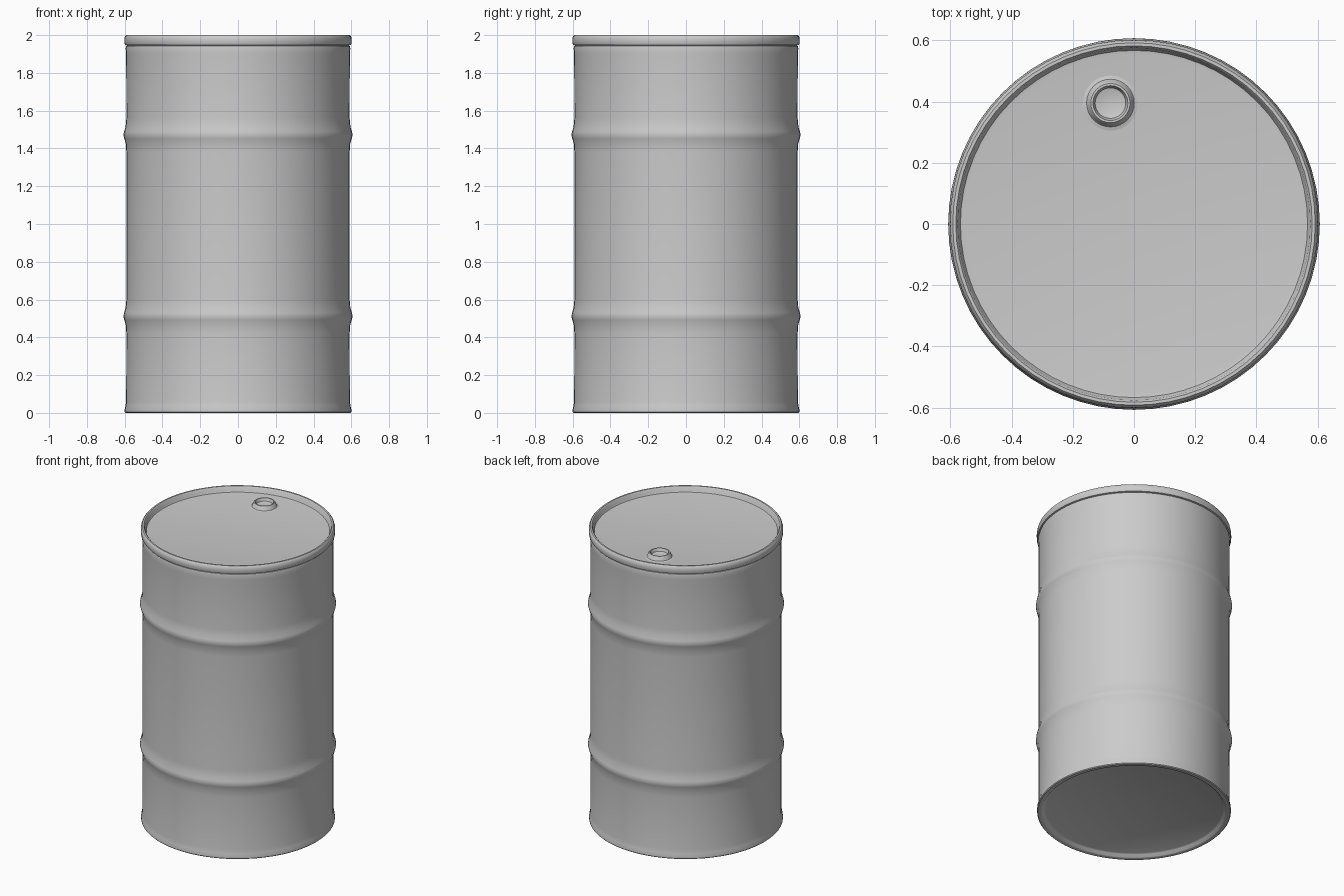
import bpy, math

if "Cube" in bpy.data.objects:
    bpy.data.objects.remove(bpy.data.objects["Cube"])


def lathe(name, profile, steps, centre=(0, 0, 0)):
    """Revolve (radius, z) points around z; points at radius 0 become poles."""
    verts, rings, faces = [], [], []
    for r, z in profile:
        n = 1 if r == 0 else steps
        rings.append(list(range(len(verts), len(verts) + n)))
        for i in range(n):
            a = 2 * math.pi * i / steps
            verts.append((r * math.cos(a), r * math.sin(a), z))
    for lo, hi in zip(rings, rings[1:]):
        for i in range(steps):
            j = (i + 1) % steps
            quad = [lo[i % len(lo)], lo[j % len(lo)], hi[j % len(hi)], hi[i % len(hi)]]
            faces.append(list(dict.fromkeys(quad)))
    mesh = bpy.data.meshes.new(name)
    mesh.from_pydata(verts, [], faces)
    obj = bpy.data.objects.new(name, mesh)
    obj.location = centre
    bpy.context.collection.objects.link(obj)
    bpy.ops.object.select_all(action='DESELECT')
    obj.select_set(True)
    bpy.context.view_layer.objects.active = obj
    bpy.ops.object.shade_smooth_by_angle(angle=math.radians(40))
    return obj


def hoop(z):
    """Rolled stiffening hoop pressed out of the wall."""
    return [(0.591, z - 0.09), (0.594, z - 0.045), (0.602, z - 0.018), (0.607, z),
            (0.603, z + 0.02), (0.595, z + 0.045), (0.591, z + 0.09)]


# Drum shell: recessed base, wall with two hoops, neck under the lid
base = [(0, 0.022), (0.547, 0.022), (0.557, 0.017), (0.568, 0.003), (0.575, 0)]
foot = [(0.595, 0), (0.60, 0.005), (0.60, 0.018), (0.596, 0.035), (0.592, 0.06)]
neck = [(0.592, 1.90), (0.595, 1.93), (0.592, 1.942), (0.586, 1.945)]
lathe("drum_shell", base + foot + hoop(0.51) + hoop(1.47) + neck, 64)

# Lid with rolled rim and slightly sunken top
lathe("lid", [(0.586, 1.945), (0.598, 1.948), (0.602, 1.958), (0.602, 1.978),
              (0.599, 1.992), (0.592, 2.0), (0.582, 2.0), (0.576, 1.993),
              (0.572, 1.972), (0.567, 1.964), (0.555, 1.962), (0, 1.962)], 64)

# Filler bung near the back edge
lathe("filler_bung", [(0.09, 0), (0.078, 0.003), (0.073, 0.01), (0.070, 0.022),
                      (0.064, 0.029), (0.057, 0.029), (0.054, 0.022),
                      (0.050, 0.010), (0.046, 0.008), (0, 0.008)], 32,
      (-0.077, 0.395, 1.962))
